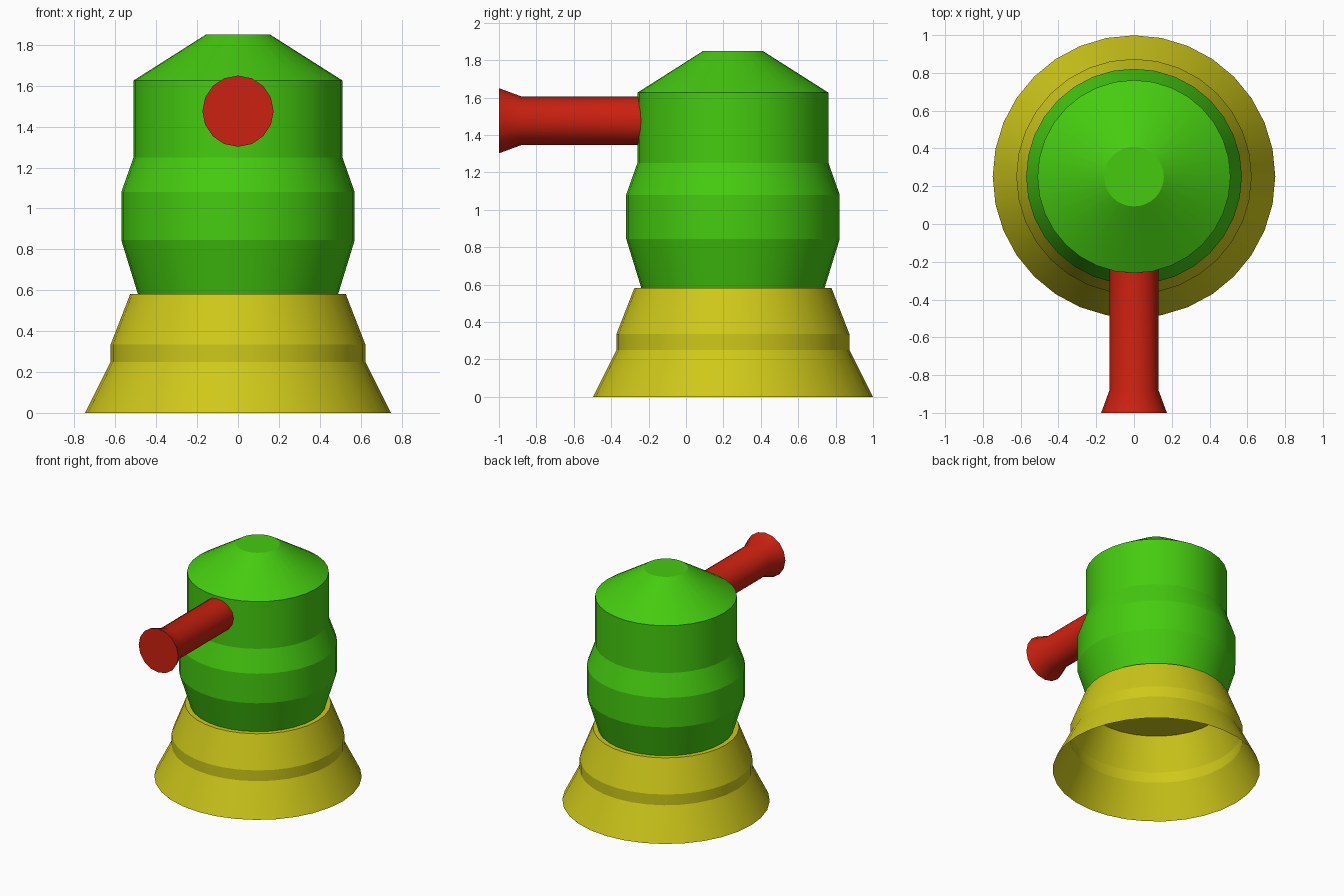
import bpy, bmesh
from math import cos, sin, pi, radians
from mathutils import Matrix

if "Cube" in bpy.data.objects:
    bpy.data.objects.remove(bpy.data.objects["Cube"])


def material(name, color):
    m = bpy.data.materials.new(name)
    m.diffuse_color = (*color, 1)
    m.use_nodes = True
    m.node_tree.nodes["Principled BSDF"].inputs["Base Color"].default_value = m.diffuse_color
    return m


def lathe(name, profile, sides, matrix, mat, cap_start, cap_end, angle):
    """Revolve (radius, height) points about local z, then place the part."""
    bm = bmesh.new()
    rings = [[bm.verts.new((r * cos(2 * pi * i / sides), r * sin(2 * pi * i / sides), h))
              for i in range(sides)] for r, h in profile]
    for a, b in zip(rings, rings[1:]):
        for i in range(sides):
            j = (i + 1) % sides
            bm.faces.new((a[i], a[j], b[j], b[i]))
    if cap_start:
        bm.faces.new(rings[0][::-1])
    if cap_end:
        bm.faces.new(rings[-1])
    bm.transform(matrix)
    mesh = bpy.data.meshes.new(name)
    bm.to_mesh(mesh)
    bm.free()
    mesh.materials.append(mat)
    ob = bpy.data.objects.new(name, mesh)
    bpy.context.collection.objects.link(ob)
    bpy.ops.object.select_all(action='DESELECT')
    ob.select_set(True)
    bpy.context.view_layer.objects.active = ob
    bpy.ops.object.shade_smooth_by_angle(angle=radians(angle))
    return ob


yellow = material("yellow", (0.62, 0.58, 0.01))
green = material("green", (0.06, 0.6, 0.005))
red = material("red", (0.6, 0.015, 0.005))
upright = Matrix.Translation((0, 0.251, 0))

# Flared base, hollow underneath and closed on top
lathe("base", [(0.748, 0), (0.623, 0.25), (0.623, 0.335), (0.527, 0.582)],
      32, upright, yellow, False, True, 15)

# Turret body with conical roof, standing on the closed top of the base
lathe("turret", [(0.49, 0.582), (0.571, 0.845), (0.571, 1.08), (0.511, 1.25),
                 (0.511, 1.626), (0.158, 1.85)],
      32, upright, green, False, True, 15)

# Barrel pointing forward with a flared muzzle
forward = Matrix.Translation((0, 0, 1.476)) @ Matrix.Rotation(pi / 2, 4, 'X')
lathe("barrel", [(0.13, 0.2), (0.13, 0.88), (0.174, 1.0)],
      16, forward, red, True, True, 30)
